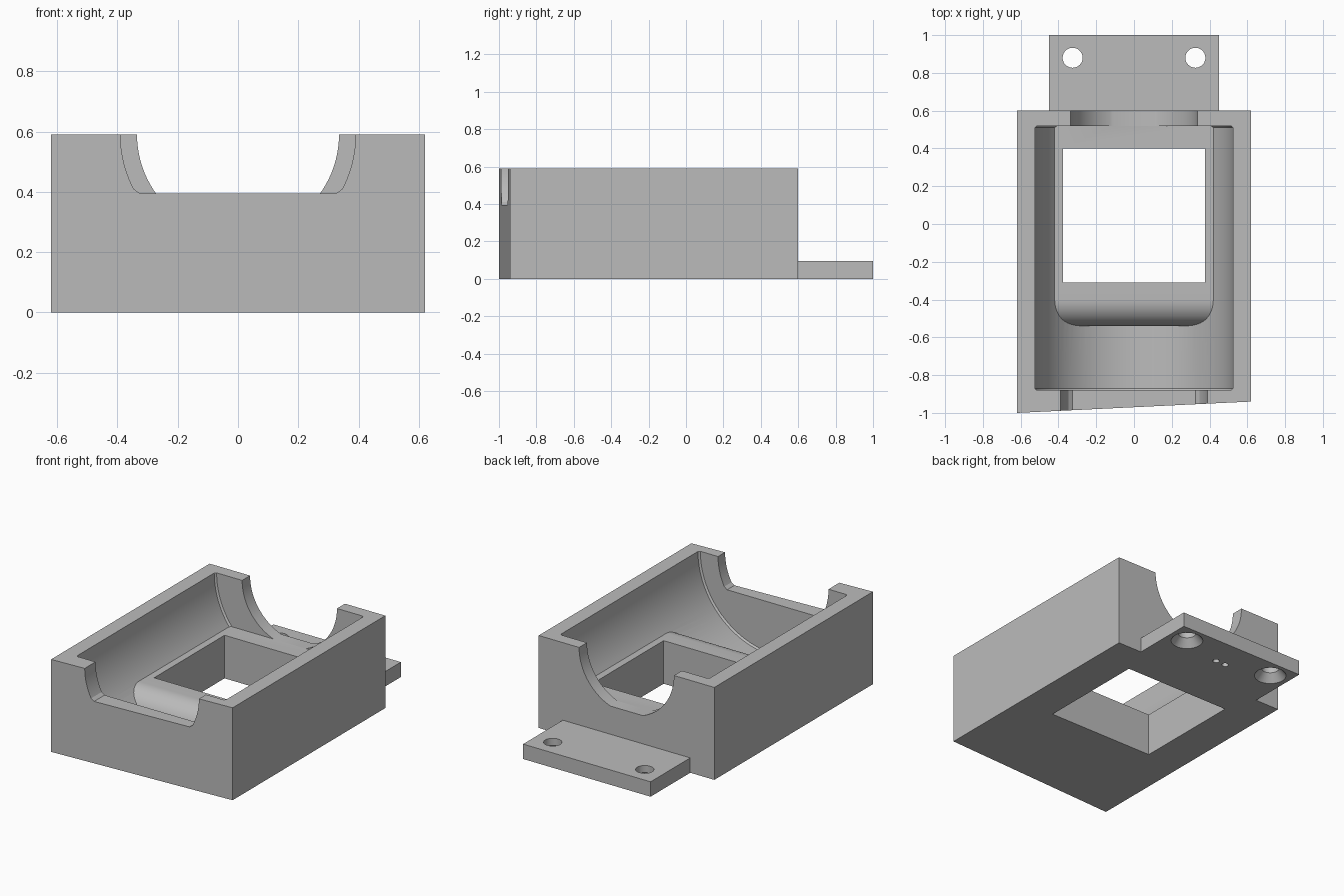
import bpy
import bmesh
from math import sin, cos, pi, asin, sqrt

cube = bpy.data.objects.get("Cube")
if cube:
    bpy.data.objects.remove(cube, do_unlink=True)

grey = bpy.data.materials.new("plain grey")
grey.use_nodes = True
grey.diffuse_color = (0.5, 0.5, 0.5, 1)
grey.node_tree.nodes["Principled BSDF"].inputs["Base Color"].default_value = (0.5, 0.5, 0.5, 1)

TOP = 0.59      # rim height and bore axis
FLOOR = 0.275   # raised floor height


def loft(name, rings):
    """Closed solid through matching rings of 3D points."""
    bm = bmesh.new()
    loops = [[bm.verts.new(p) for p in ring] for ring in rings]
    n = len(loops[0])
    for a, b in zip(loops, loops[1:]):
        for i in range(n):
            j = (i + 1) % n
            bm.faces.new((a[i], a[j], b[j], b[i]))
    bm.faces.new(loops[0][::-1])
    bm.faces.new(loops[-1])
    bmesh.ops.recalc_face_normals(bm, faces=bm.faces[:])
    mesh = bpy.data.meshes.new(name)
    bm.to_mesh(mesh)
    bm.free()
    mesh.materials.append(grey)
    obj = bpy.data.objects.new(name, mesh)
    bpy.context.collection.objects.link(obj)
    return obj


def box(name, x, y0, y1, z0, z1):
    return loft(name, [[(-x, y0, z), (x, y0, z), (x, y1, z), (-x, y1, z)] for z in (z0, z1)])


def trough(name, radius, stations, low=None):
    """Round-bottomed cutter along y, open upward, with an optional flat bottom."""
    end = pi if low is None else asin((TOP - low[0]) / radius)
    arc = [i / 48 * end for i in range(49)]
    rings = []
    for y, shrink in stations:
        r = radius - shrink
        pts = [(r * cos(a), TOP - r * sin(a)) for a in arc]
        if low:
            pts.append((pts[-1][0] - 0.02, low[1]))
            pts += [(-x, z) for x, z in reversed(pts)]
        pts = [(pts[0][0], 0.8)] + pts + [(pts[-1][0], 0.8)]
        rings.append([(x, y, z) for x, z in pts])
    return loft(name, rings)


def boolean(target, tool, operation="DIFFERENCE"):
    mod = target.modifiers.new("cut", "BOOLEAN")
    mod.operation = operation
    mod.solver = "EXACT"
    mod.object = tool
    bpy.context.view_layer.objects.active = target
    bpy.ops.object.modifier_apply(modifier=mod.name)
    bpy.data.objects.remove(tool, do_unlink=True)


def round_cutter(x, y, profile):
    """Turned cutter from (radius, height) pairs."""
    steps = [2 * pi * i / 32 for i in range(32)]
    return loft("hole_cutter", [[(x + r * cos(a), y + r * sin(a), z) for a in steps]
                                for r, z in profile])


# Housing block with a slightly slanted front
plan = [(-0.62, -1), (0.62, -0.94), (0.62, 0.6), (-0.62, 0.6)]
housing = loft("housing", [[(x, y, z) for x, y in plan] for z in (0, TOP)])

# Main bore and rear opening, less the raised floor with its rounded front
cavity = trough("cavity_cutter", 0.525, [(-0.88, 0.01), (-0.87, 0), (0.51, 0), (0.52, 0.01)])
boolean(cavity, trough("rear_notch", 0.335, [(0.4, 0), (0.7, 0)]), "UNION")
side = [(0.8, 0), (0.8, FLOOR)]
for i in range(17):
    a = pi / 2 * i / 16
    side.append((-0.4 - 0.14 * sin(a), FLOOR - 0.14 + 0.14 * cos(a)))
side.append((-0.54, 0))
boolean(cavity, loft("raised_floor", [[(x, y, z) for y, z in side] for x in (-0.48, 0.48)]))
boolean(housing, cavity)

# Front opening and square window through the floor
boolean(housing, trough("front_notch", 0.39, [(-1.1, 0), (-0.8, 0)], low=(0.41, 0.395)))
boolean(housing, box("window_cutter", 0.375, -0.31, 0.4, -0.1, 0.45))

# Mounting tab with countersunk holes and two small blind holes below
tab = box("mounting_tab", 0.45, 0.6, 1, 0, 0.095)
for s in (-1, 1):
    boolean(tab, round_cutter(0.325 * s, 0.88,
                              [(0.095, -0.02), (0.095, 0), (0.053, 0.05), (0.053, 0.2)]))
    boolean(tab, round_cutter(0.035 * s, 0.805, [(0.02, -0.02), (0.02, 0.05)]))

# Smooth the curved walls, keep the edges crisp
bpy.ops.object.select_all(action="DESELECT")
for obj in (housing, tab):
    obj.select_set(True)
bpy.context.view_layer.objects.active = housing
bpy.ops.object.shade_smooth_by_angle(angle=pi / 7)
